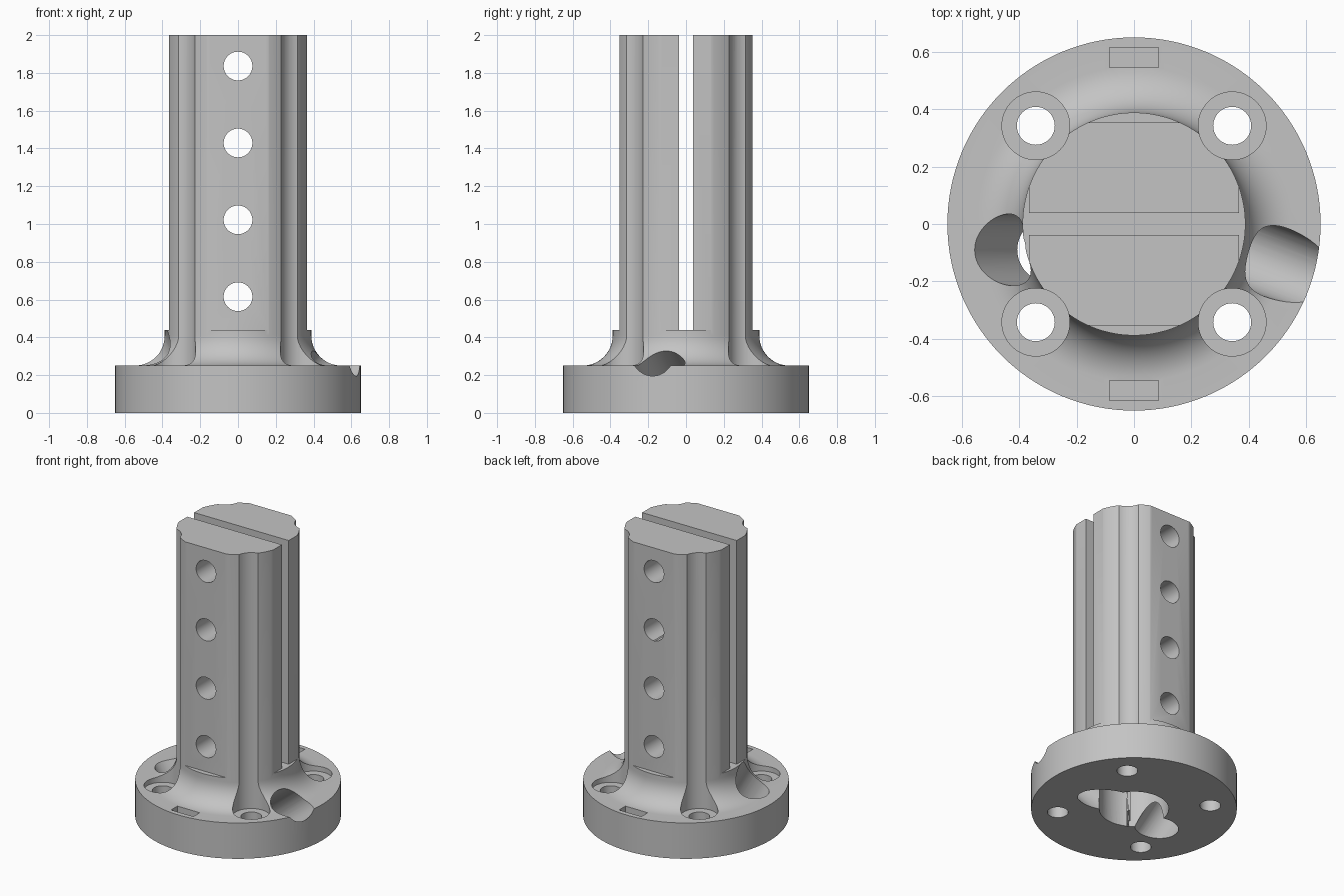
import bpy, bmesh
from math import sin, cos, pi, radians
from mathutils import Vector, Matrix

cube = bpy.data.objects.get("Cube")
if cube:
    bpy.data.objects.remove(cube, do_unlink=True)

grey = bpy.data.materials.new("light_grey")
grey.use_nodes = True
COLOUR = (0.55, 0.55, 0.55, 1)
grey.diffuse_color = COLOUR
grey.node_tree.nodes["Principled BSDF"].inputs["Base Color"].default_value = COLOUR


def add_object(name, bm):
    bmesh.ops.recalc_face_normals(bm, faces=bm.faces)
    mesh = bpy.data.meshes.new(name)
    bm.to_mesh(mesh)
    bm.free()
    mesh.materials.append(grey)
    obj = bpy.data.objects.new(name, mesh)
    bpy.context.collection.objects.link(obj)
    return obj


def lathe(name, profile, steps=128):
    bm = bmesh.new()
    verts = [bm.verts.new((r, 0, z)) for r, z in profile]
    edges = [bm.edges.new(pair) for pair in zip(verts, verts[1:])]
    bmesh.ops.spin(bm, geom=verts + edges, cent=(0, 0, 0), axis=(0, 0, 1),
                   angle=2 * pi, steps=steps)
    bmesh.ops.remove_doubles(bm, verts=bm.verts, dist=1e-5)
    return add_object(name, bm)


def cylinder(start, end, radius, segments=48):
    a, b = Vector(start), Vector(end)
    turn = (b - a).to_track_quat('Z', 'Y').to_matrix().to_4x4()
    bm = bmesh.new()
    bmesh.ops.create_cone(bm, cap_ends=True, segments=segments, radius1=radius,
                          radius2=radius, depth=(b - a).length,
                          matrix=Matrix.Translation((a + b) / 2) @ turn)
    return add_object("cutter", bm)


def box(low, high):
    a, b = Vector(low), Vector(high)
    bm = bmesh.new()
    bmesh.ops.create_cube(bm, size=1, matrix=Matrix.Translation((a + b) / 2)
                          @ Matrix.Diagonal((b - a).to_4d()))
    return add_object("cutter", bm)


def cut(target, cutter):
    cutter.hide_render = True
    mod = target.modifiers.new("cut", 'BOOLEAN')
    mod.operation, mod.solver, mod.object = 'DIFFERENCE', 'EXACT', cutter
    bpy.context.view_layer.objects.active = target
    bpy.ops.object.modifier_apply(modifier=mod.name)
    bpy.data.objects.remove(cutter, do_unlink=True)


# Round base, fillet and column as one turned body
FILLET = 0.16
COLUMN = 0.388
fillet = [(COLUMN + FILLET * (1 - sin(t)), 0.25 + FILLET * (1 - cos(t)))
          for t in (radians(7.5 * i) for i in range(13))]
body = lathe("flanged_post", [(0, 0), (0.65, 0), (0.65, 0.25)] + fillet
             + [(COLUMN, 2), (0, 2)])

# Flats on the four sides of the column
LEDGE, TOP = 0.44, 2.1
for s in (-1, 1):
    y0, y1 = sorted((s * 0.353, s * 0.6))
    cut(body, box((-0.5, y0, LEDGE), (0.5, y1, TOP)))
    x0, x1 = sorted((s * 0.365, s * 0.6))
    cut(body, box((x0, -0.5, LEDGE), (x1, 0.5, TOP)))

# Long slot that splits the column
cut(body, box((-0.5, -0.038, LEDGE), (0.5, 0.038, TOP)))

# Cross holes through the column
for i in range(4):
    z = 0.615 + 0.407 * i
    cut(body, cylinder((0, -0.6, z), (0, 0.6, z), 0.076))

# Screw holes with driver channels running up the column
for sx in (-1, 1):
    for sy in (-1, 1):
        x, y = sx * 0.342, sy * 0.342
        cut(body, cylinder((x, y, 0.215), (x, y, TOP), 0.118))
        cut(body, cylinder((x, y, -0.1), (x, y, 0.3), 0.066))

# Small pockets in the base top
for s in (-1, 1):
    cut(body, box((-0.086, s * 0.58 - 0.035, 0.21), (0.086, s * 0.58 + 0.035, 0.3)))

# Hollow underneath and the two sloping cable outlets
cut(body, cylinder((0, 0, -0.1), (0, 0, 0.27), 0.22, 64))
outlets = [(Vector((0.304, -0.06, 0.093)), Vector((0.775, -0.3, 0.63))),
           (Vector((-0.297, -0.09, 0.06)), Vector((-0.51, 0, 0.86)))]
for middle, slope in outlets:
    cut(body, cylinder(middle - slope * 0.4, middle + slope * 0.9, 0.125, 64))

bpy.ops.object.select_all(action='DESELECT')
body.select_set(True)
bpy.context.view_layer.objects.active = body
bpy.ops.object.shade_smooth_by_angle(angle=radians(25))
